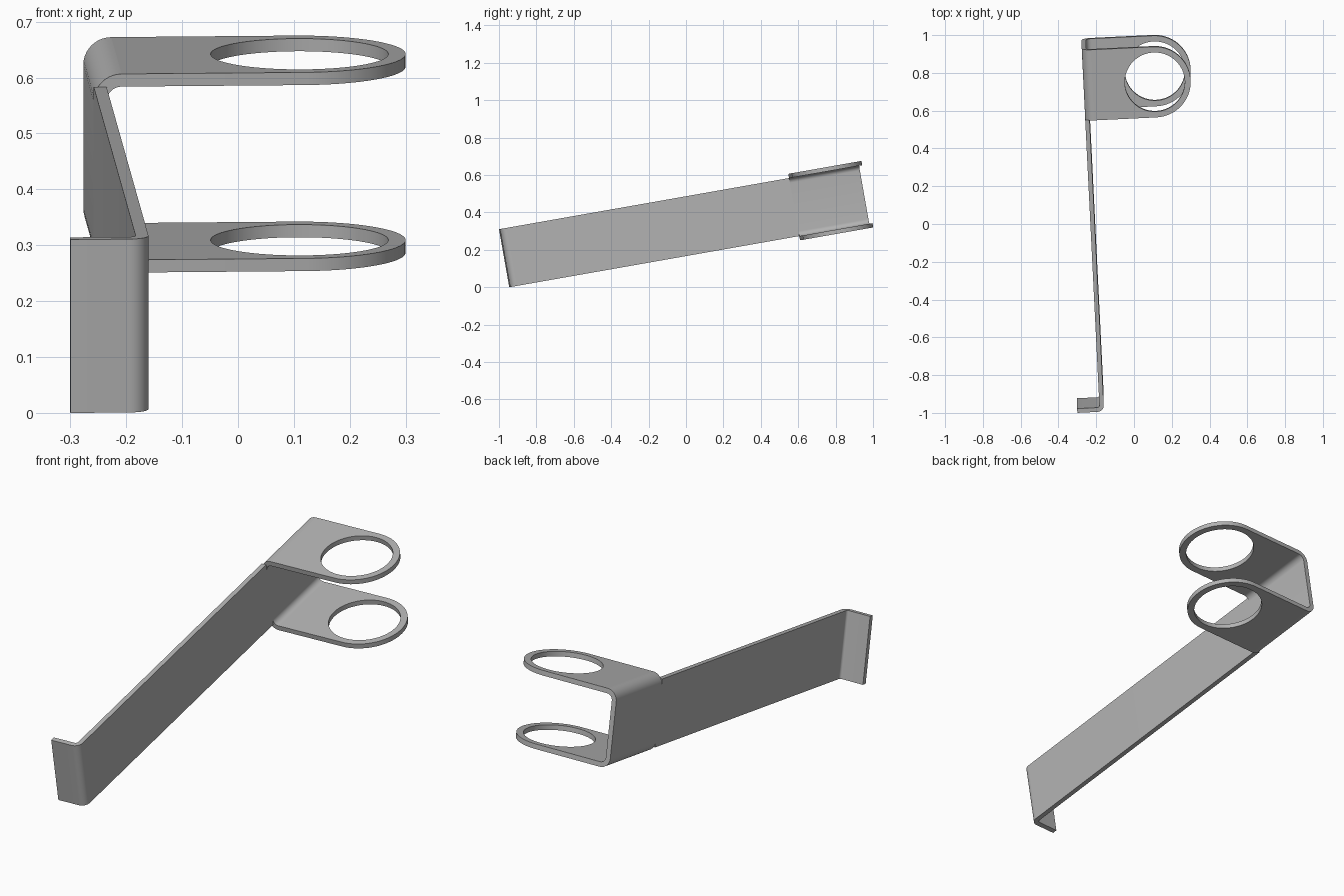
import bpy, bmesh
from math import radians, cos, sin
from mathutils import Matrix

if "Cube" in bpy.data.objects:
    bpy.data.objects.remove(bpy.data.objects["Cube"])

# Single bare-metal colour
steel = bpy.data.materials.new("steel grey")
steel.use_nodes = True
colour = (0.45, 0.45, 0.45, 1)
steel.diffuse_color = colour
steel.node_tree.nodes["Principled BSDF"].inputs["Base Color"].default_value = colour

# The whole bracket is yawed slightly, then pitched upwards
TILT = Matrix.Rotation(radians(10), 4, 'X') @ Matrix.Rotation(radians(2.8), 4, 'Z')


def arc(cx, cy, r, start, end, steps=10):
    angles = [radians(start + (end - start) * i / steps) for i in range(steps + 1)]
    return [(cx + r * cos(a), cy + r * sin(a)) for a in angles]


def sheet(name, loops, depth, place):
    """Fill flat outlines (later loops are holes), extrude and position them."""
    curve = bpy.data.curves.new(name + "_outline", 'CURVE')
    curve.dimensions = '2D'
    curve.fill_mode = 'BOTH'
    curve.extrude = depth / 2
    for loop in loops:
        spline = curve.splines.new('POLY')
        spline.points.add(len(loop) - 1)
        for point, (x, y) in zip(spline.points, loop):
            point.co = (x, y, 0, 1)
        spline.use_cyclic_u = True
    outline = bpy.data.objects.new(name + "_outline", curve)
    mesh = bpy.data.meshes.new_from_object(outline)
    bpy.data.objects.remove(outline)
    bpy.data.curves.remove(curve)

    bm = bmesh.new()
    bm.from_mesh(mesh)
    bmesh.ops.remove_doubles(bm, verts=bm.verts, dist=0.0001)
    bm.transform(TILT @ place)
    bmesh.ops.recalc_face_normals(bm, faces=bm.faces)
    bm.to_mesh(mesh)
    bm.free()
    mesh.name = name
    mesh.materials.clear()
    mesh.materials.append(steel)
    obj = bpy.data.objects.new(name, mesh)
    bpy.context.collection.objects.link(obj)
    bpy.ops.object.select_all(action='DESELECT')
    obj.select_set(True)
    bpy.context.view_layer.objects.active = obj
    bpy.ops.object.shade_smooth_by_angle(angle=radians(30))


T = 0.023                          # sheet thickness
LEFT, RIGHT = -0.2265, -0.2035     # faces of the upright web
BOTTOM, TOP = 0.141, 0.502         # outer faces of the two ears
MID = (BOTTOM + TOP) / 2
RING_X, RING_Y, RING_R = 0.1515, 0.845, 0.19
NEAR, FAR = RING_Y - RING_R, RING_Y + RING_R

# Long arm with the short flange folded at its front end
FRONT, TIP, FOLD = -0.915, -0.345, 0.035
fold_x, fold_y = RIGHT - FOLD, FRONT + FOLD
arm = [(TIP, FRONT)] + arc(fold_x, fold_y, FOLD, -90, 0)
arm += [(RIGHT, NEAR), (LEFT, NEAR)]
arm += arc(fold_x, fold_y, FOLD - T, 0, -90) + [(TIP, FRONT + T)]
sheet("arm_and_flange", [arm], 0.315, Matrix.Translation((0, 0, MID)))

# Channel at the back whose rounded bends carry the ears
BEND = 0.05
bend_x = LEFT + BEND
channel = arc(bend_x, BOTTOM + BEND, BEND, 270, 180)
channel += arc(bend_x, TOP - BEND, BEND, 180, 90)
channel += arc(bend_x, TOP - BEND, BEND - T, 90, 180)
channel += arc(bend_x, BOTTOM + BEND, BEND - T, 180, 270)
sheet("bent_channel", [channel], FAR - NEAR,
      Matrix.Translation((0, RING_Y, 0)) @ Matrix.Rotation(radians(90), 4, 'X'))

# Two matching ears with round holes
ear = [(bend_x, NEAR)] + arc(RING_X, RING_Y, RING_R, -90, 90, 40) + [(bend_x, FAR)]
hole = arc(RING_X, RING_Y, 0.159, 0, 360, 72)[:-1]
for name, z in (("lower_ear", BOTTOM + T / 2), ("upper_ear", TOP - T / 2)):
    sheet(name, [ear, hole], T, Matrix.Translation((0, 0, z)))
